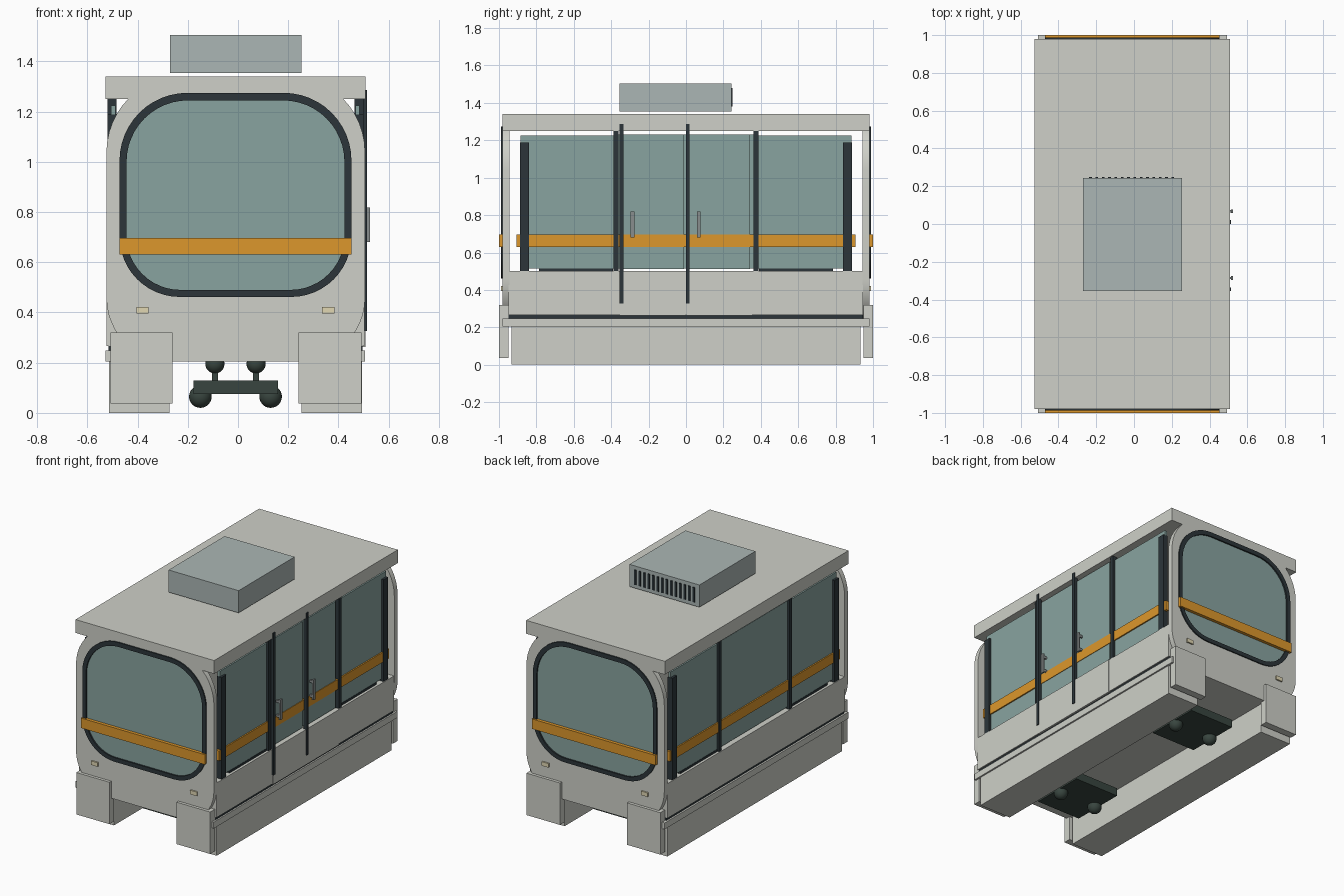
import bpy, bmesh
from math import sin, cos, pi

if "Cube" in bpy.data.objects:
    bpy.data.objects.remove(bpy.data.objects["Cube"])

CX = -0.01  # centre line of the body (door handles shift it off x = 0)


def material(name, rgb):
    m = bpy.data.materials.new(name)
    m.diffuse_color = (*rgb, 1)
    m.use_nodes = True
    m.node_tree.nodes["Principled BSDF"].inputs["Base Color"].default_value = m.diffuse_color
    return m


BODY = material("body_paint", (0.62, 0.63, 0.58))
GLASS = material("tinted_glass", (0.25, 0.37, 0.35))
DARK = material("dark_trim", (0.025, 0.036, 0.042))
ORANGE = material("orange_stripe", (0.72, 0.31, 0.025))
UNIT = material("roof_unit_paint", (0.41, 0.47, 0.46))
LAMP = material("lamp_cream", (0.75, 0.68, 0.45))
CHASSIS = material("chassis_green", (0.04, 0.06, 0.05))
METAL = material("handle_metal", (0.25, 0.27, 0.27))


def finish(name, bm, mat, smooth=False):
    bmesh.ops.recalc_face_normals(bm, faces=bm.faces)
    me = bpy.data.meshes.new(name)
    bm.to_mesh(me)
    bm.free()
    me.materials.append(mat)
    ob = bpy.data.objects.new(name, me)
    bpy.context.collection.objects.link(ob)
    if smooth:
        bpy.ops.object.select_all(action='DESELECT')
        ob.select_set(True)
        bpy.context.view_layer.objects.active = ob
        bpy.ops.object.shade_smooth_by_angle()
    return ob


def box(name, x, y, z, mat=BODY):
    bm = bmesh.new()
    bmesh.ops.create_cube(bm, size=1)
    for v in bm.verts:
        v.co = [(a + b) / 2 + c * (b - a) for c, (a, b) in zip(v.co, (x, y, z))]
    return finish(name, bm, mat)


def span(s, a, b):
    """Range a..b mirrored to side s."""
    return (a, b) if s > 0 else (-b, -a)


def side_x(s, a, b):
    lo, hi = span(s, a, b)
    return (CX + lo, CX + hi)


def rounded(x, z, r_top, r_bot, n=12):
    pts = []
    corners = ((x[1], z[1], -1, -1, r_top, 0), (x[0], z[1], 1, -1, r_top, 1),
               (x[0], z[0], 1, 1, r_bot, 2), (x[1], z[0], -1, 1, r_bot, 3))
    for cx, cz, sx, sz, r, q in corners:
        for i in range(n + 1):
            a = (q + i / n) * pi / 2
            pts.append((cx + sx * r + r * cos(a), cz + sz * r + r * sin(a)))
    return pts


def plate(name, outer, y, mat, inner=None):
    """Extrude an outline along y, with an optional hole of equal point count."""
    bm = bmesh.new()
    loops = [[bm.verts.new((p[0], yy, p[1])) for p in o]
             for o in ([outer, inner] if inner else [outer]) for yy in y]
    n = len(outer)

    def bridge(a, b):
        for i in range(n):
            j = (i + 1) % n
            bm.faces.new((a[i], a[j], b[j], b[i]))
    bridge(loops[0], loops[1])
    if inner:
        bridge(loops[2], loops[3])
        bridge(loops[0], loops[2])
        bridge(loops[1], loops[3])
    else:
        bm.faces.new(loops[0])
        bm.faces.new(loops[1])
    return finish(name, bm, mat, True)


def ball(name, loc, r):
    bm = bmesh.new()
    bmesh.ops.create_uvsphere(bm, u_segments=24, v_segments=14, radius=r)
    bmesh.ops.translate(bm, verts=bm.verts, vec=loc)
    return finish(name, bm, CHASSIS, True)


# Roof, floor and dark seam above the floor
box("roof", (-0.528, 0.508), (-0.98, 0.98), (1.25, 1.34))
box("floor", (-0.527, 0.505), (-0.98, 0.98), (0.205, 0.248))
box("floor_seam", (-0.515, 0.495), (-0.95, 0.945), (0.248, 0.266), DARK)

# Roof unit with a row of vent slots at the back
box("roof_unit", (-0.27, 0.253), (-0.355, 0.243), (1.355, 1.505), UNIT)
for i in range(14):
    vx = -0.23 + i * 0.0335
    box("vent_slot", (vx - 0.007, vx + 0.007), (0.24, 0.249), (1.38, 1.48), DARK)

# Rounded ends: frame, window seal, glass, stripe, lamps, corner boxes
shell = rounded((-0.524, 0.506), (0.207, 1.34), 0.30, 0.25)
seal = rounded((-0.472, 0.452), (0.462, 1.275), 0.27, 0.24)
pane = rounded((-0.444, 0.424), (0.49, 1.245), 0.245, 0.215)
for s, end in ((-1, "front"), (1, "back")):
    plate(end + "_frame", shell, span(s, 0.945, 0.98), BODY, seal)
    plate(end + "_window_seal", seal, span(s, 0.945, 0.988), DARK, pane)
    plate(end + "_window", pane, span(s, 0.955, 0.978), GLASS)
    box(end + "_stripe", (-0.472, 0.452), span(s, 0.975, 1.0), (0.63, 0.697), ORANGE)
    for x in ((-0.405, -0.357), (0.335, 0.385)):
        box(end + "_lamp", x, span(s, 0.97, 0.99), (0.395, 0.422), LAMP)
    for x in ((-0.508, -0.26), (0.242, 0.492)):
        box(end + "_corner_box", x, span(s, 0.95, 1.0), (0.037, 0.32))

# Sides: skirt beam, lower wall, posts, glass, stripe
for s, side in ((-1, "left"), (1, "right")):
    box(side + "_skirt_beam", side_x(s, 0.263, 0.504), (-0.933, 0.933), (0, 0.206))
    box(side + "_lower_wall", side_x(s, 0.455, 0.514), (-0.95, 0.945), (0.266, 0.50))
    box(side + "_stripe", side_x(s, 0.48, 0.504), (-0.907, 0.905), (0.63, 0.697), ORANGE)
    for e in (-1, 1):
        box(side + "_end_post", side_x(s, 0.475, 0.51), span(e, 0.84, 0.888), (0.50, 1.188), DARK)
        box(side + "_middle_post", side_x(s, 0.475, 0.51), span(e, 0.362, 0.388), (0.50, 1.25), DARK)
        box(side + "_window", side_x(s, 0.478, 0.495), span(e, 0.385, 0.885), (0.515, 1.225), GLASS)
        box(side + "_window_ledge", side_x(s, 0.476, 0.497), span(e, 0.39, 0.785), (0.50, 0.515), DARK)
box("left_centre_window", side_x(-1, 0.478, 0.495), (-0.362, 0.362), (0.515, 1.23), GLASS)

# Double door on the right: panels, glass, edge rails and handles
for y0, y1 in ((-0.352, -0.002), (0.002, 0.352)):
    box("door_panel", (0.48, 0.508), (y0, y1), (0.262, 0.50))
    box("door_glass", (0.468, 0.49), (y0 + 0.01, y1 - 0.01), (0.512, 1.23), GLASS)
for y in (-0.345, 0.01):
    box("door_rail", (0.488, 0.514), (y - 0.01, y + 0.01), (0.327, 1.287), DARK)
for y in (-0.286, 0.068):
    box("door_handle", (0.514, 0.525), (y - 0.01, y + 0.01), (0.68, 0.818), METAL)
    for z in (0.70, 0.798):
        box("handle_mount", (0.485, 0.515), (y - 0.006, y + 0.006), (z - 0.008, z + 0.008), METAL)

# Running gear: plate with guide wheels below and bearings above
for s in (-1, 1):
    box("bogie_plate", (-0.177, 0.16), span(s, 0.38, 0.76), (0.075, 0.13), CHASSIS)
    for e in (-1, 1):
        ball("guide_wheel", (CX + e * 0.14, s * 0.57, 0.065), 0.045)
        ball("bearing", (CX + e * 0.082, s * 0.57, 0.195), 0.038)
        box("bearing_post", (CX + e * 0.082 - 0.012, CX + e * 0.082 + 0.012),
            span(s, 0.558, 0.582), (0.12, 0.18), CHASSIS)
